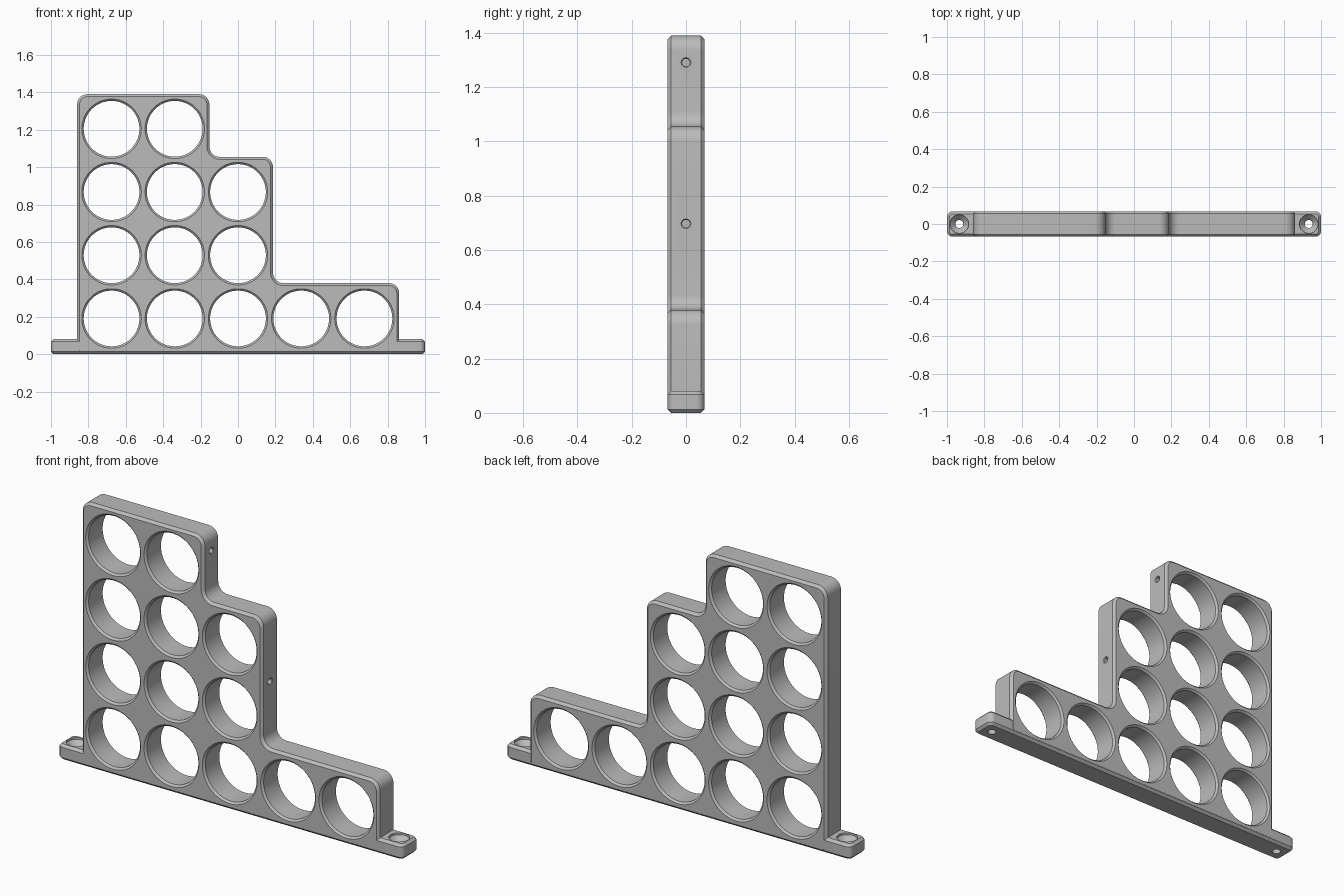
import bpy, bmesh, math
from mathutils import Matrix, Vector

cube = bpy.data.objects.get("Cube")
if cube:
    bpy.data.objects.remove(cube)

grey = bpy.data.materials.new("mid grey")
grey.use_nodes = True
COLOUR = (0.5, 0.5, 0.5, 1)
grey.diffuse_color = COLOUR
grey.node_tree.nodes["Principled BSDF"].inputs["Base Color"].default_value = COLOUR

HALF = 0.068       # half thickness of the rack
CHAMFER = 0.013
PITCH = 0.338
UPRIGHT = Matrix.Rotation(math.pi / 2, 4, "X")


def loft_object(name, rings, matrix):
    """Skin a stack of equal rings and cap both ends."""
    bm = bmesh.new()
    loops = [[bm.verts.new(matrix @ Vector(p)) for p in ring] for ring in rings]
    for low, high in zip(loops, loops[1:]):
        for i in range(len(low)):
            j = (i + 1) % len(low)
            bm.faces.new((low[i], low[j], high[j], high[i]))
    bm.faces.new(loops[0][::-1])
    bm.faces.new(loops[-1])
    bmesh.ops.recalc_face_normals(bm, faces=bm.faces)
    mesh = bpy.data.meshes.new(name)
    bm.to_mesh(mesh)
    bm.free()
    mesh.materials.append(grey)
    obj = bpy.data.objects.new(name, mesh)
    bpy.context.collection.objects.link(obj)
    return obj


def chamfered_slab(name, corners, half, matrix, steps=8):
    """Right-angled outline (x, y, corner radius), rounded and chamfered."""
    outline = []
    for k, (x, y, r) in enumerate(corners):
        p = Vector((x, y))
        a = Vector(corners[k - 1][:2])
        b = Vector(corners[(k + 1) % len(corners)][:2])
        u, v = (a - p).normalized(), (b - p).normalized()
        side = 1 if (p - a).cross(b - p) > 0 else -1
        for s in range(steps + 1):
            t = math.pi / 2 * s / steps
            d = -(v * math.cos(t) + u * math.sin(t))
            outline.append((p + (u + v) * r + d * r, d * side))
    levels = ((CHAMFER, -half), (0, CHAMFER - half), (0, half - CHAMFER), (CHAMFER, half))
    rings = [[(*(p - n * inset), z) for p, n in outline] for inset, z in levels]
    return loft_object(name, rings, matrix)


def combine(target, tool, operation):
    mod = target.modifiers.new(operation.title(), "BOOLEAN")
    mod.operation, mod.solver, mod.object = operation, "EXACT", tool
    bpy.ops.object.select_all(action="DESELECT")
    bpy.context.view_layer.objects.active = target
    target.select_set(True)
    bpy.ops.object.modifier_apply(modifier=mod.name)
    bpy.data.objects.remove(tool)


def drill(target, profile, matrix, sides):
    """Cut away a (radius, height) profile turned around its z axis."""
    angles = [2 * math.pi * (i + 0.5) / sides for i in range(sides)]
    rings = [[(r * math.cos(a), r * math.sin(a), z) for a in angles] for r, z in profile]
    combine(target, loft_object("hole_cutter", rings, matrix), "DIFFERENCE")


# Stepped plate
R = 0.055
rack = chamfered_slab("stepped_rack", [
    (-0.86, 0.002, 0.02), (0.862, 0.002, 0.02), (0.862, 0.38, R), (0.187, 0.38, R),
    (0.187, 1.055, R), (-0.153, 1.055, R), (-0.153, 1.39, R), (-0.86, 1.39, R),
], HALF, UPRIGHT)

# Base bar with mounting tabs at both ends, a hair slimmer than the plate
SLIM = HALF - 0.0005
bar = chamfered_slab("base_bar", [
    (-1, -SLIM, 0.03), (1, -SLIM, 0.03), (1, SLIM, 0.03), (-1, SLIM, 0.03),
], 0.04, Matrix.Translation((0, 0, 0.04)))
combine(rack, bar, "UNION")

# Round compartments, flared at front and back
BORE, FLARE, OVER = 0.149, 0.01, 0.004
END = HALF + OVER
compartment = ((BORE + FLARE + OVER, -END), (BORE, FLARE - HALF),
               (BORE, HALF - FLARE), (BORE + FLARE + OVER, END))
for row, count in enumerate((5, 3, 3, 2)):
    for col in range(count):
        place = Matrix.Translation(((col - 2) * PITCH, 0, 0.191 + row * PITCH))
        drill(rack, compartment, place @ UPRIGHT, 64)

# Countersunk screw holes in the tabs
screw = ((0.021, -0.02), (0.021, 0.04), (0.05, 0.07), (0.05, 0.12))
for side in (-1, 1):
    drill(rack, screw, Matrix.Translation((side * 0.934, 0, 0)), 32)

# Blind pin holes in the step walls
pin = ((0.014, -0.035), (0.014, -0.004), (0.028, 0.01))
for x, z in ((-0.153, 1.291), (0.187, 0.697)):
    place = Matrix.Translation((x, 0, z)) @ Matrix.Rotation(math.pi / 2, 4, "Y")
    drill(rack, pin, place, 24)

# Smooth the curved walls, keep chamfers crisp
bpy.ops.object.shade_smooth_by_angle(angle=math.radians(20))
